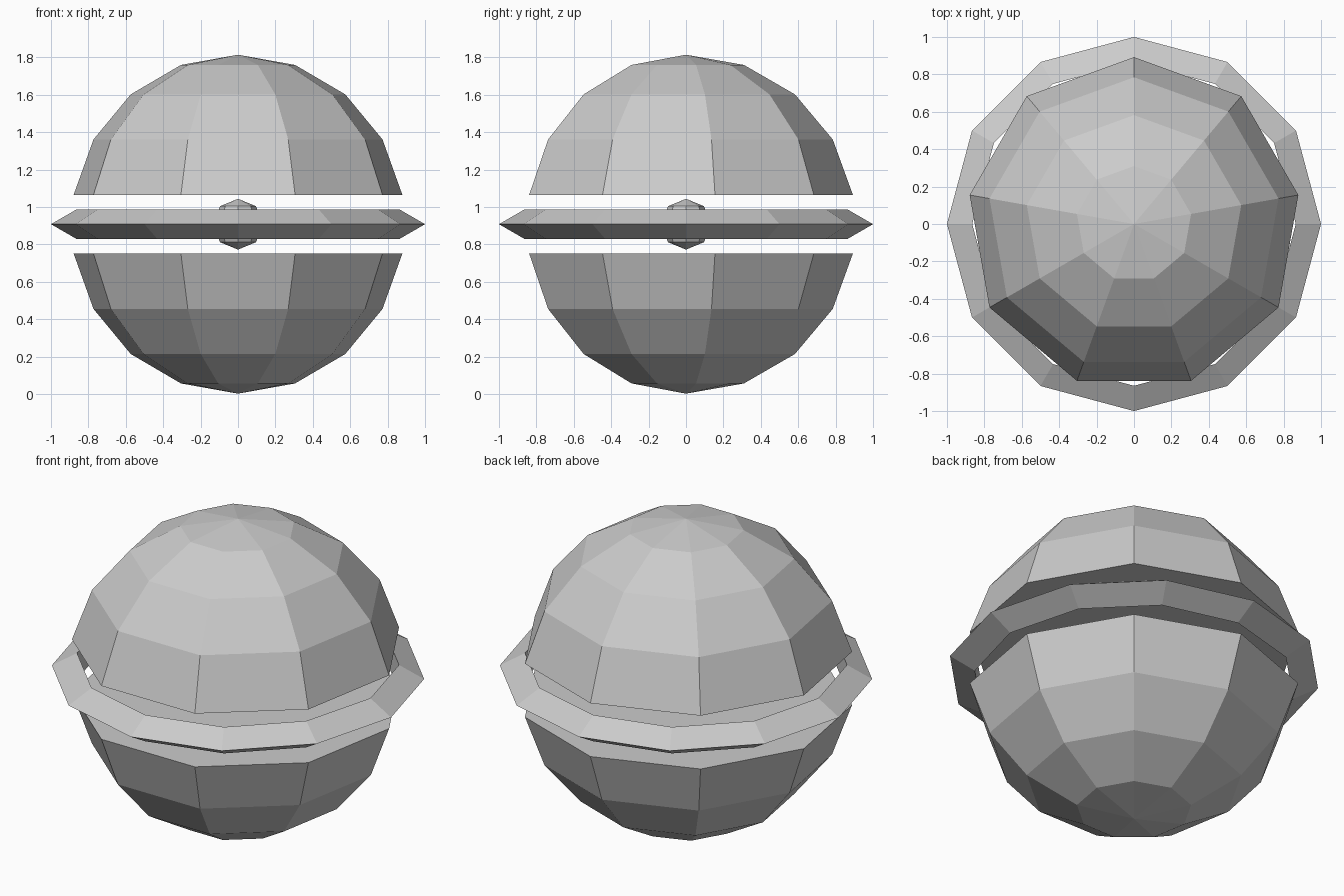
import bpy, bmesh
from math import sin, cos, radians, tau

if "Cube" in bpy.data.objects:
    bpy.data.objects.remove(bpy.data.objects["Cube"])

CZ = 0.908      # height of the equator
R = 0.906       # radius of the shell


def lathe(name, profile, sides, start, loop=False):
    """Revolve (radius, z) points around z; radius 0 becomes a single pole."""
    bm = bmesh.new()
    rings = []
    for r, z in profile:
        if r < 1e-5:
            rings.append([bm.verts.new((0, 0, z))] * sides)
        else:
            rings.append([bm.verts.new((r * cos(start + tau * i / sides),
                                        r * sin(start + tau * i / sides), z))
                          for i in range(sides)])
    pairs = list(zip(rings, rings[1:]))
    if loop:
        pairs.append((rings[-1], rings[0]))
    for a, b in pairs:
        for i in range(sides):
            j = (i + 1) % sides
            corners = list(dict.fromkeys([a[i], a[j], b[j], b[i]]))
            bm.faces.new(corners)
    # flat cap on an open end
    if not loop and profile[-1][0] > 1e-5:
        bm.faces.new(rings[-1])
    bmesh.ops.recalc_face_normals(bm, faces=bm.faces)
    mesh = bpy.data.meshes.new(name)
    bm.to_mesh(mesh)
    bm.free()
    ob = bpy.data.objects.new(name, mesh)
    bpy.context.collection.objects.link(ob)
    return ob


# two nine-sided domes with flat inner faces, split by a gap
for name, s in (("upper_dome", 1), ("lower_dome", -1)):
    prof = [(R * sin(radians(a)), CZ + s * R * cos(radians(a)))
            for a in range(0, 81, 20)]
    lathe(name, prof, 9, radians(90))

# twelve-sided equator ring with triangular section
ring = [(0.91 + 0.09 * cos(tau * k / 3), CZ + 0.09 * sin(tau * k / 3))
        for k in range(3)]
lathe("equator_ring", ring, 12, 0, loop=True)

# small faceted core in the middle
core = [(0.136 * sin(radians(a)), CZ + 0.136 * cos(radians(a)))
        for a in range(0, 181, 45)]
lathe("core", core, 8, 0)
